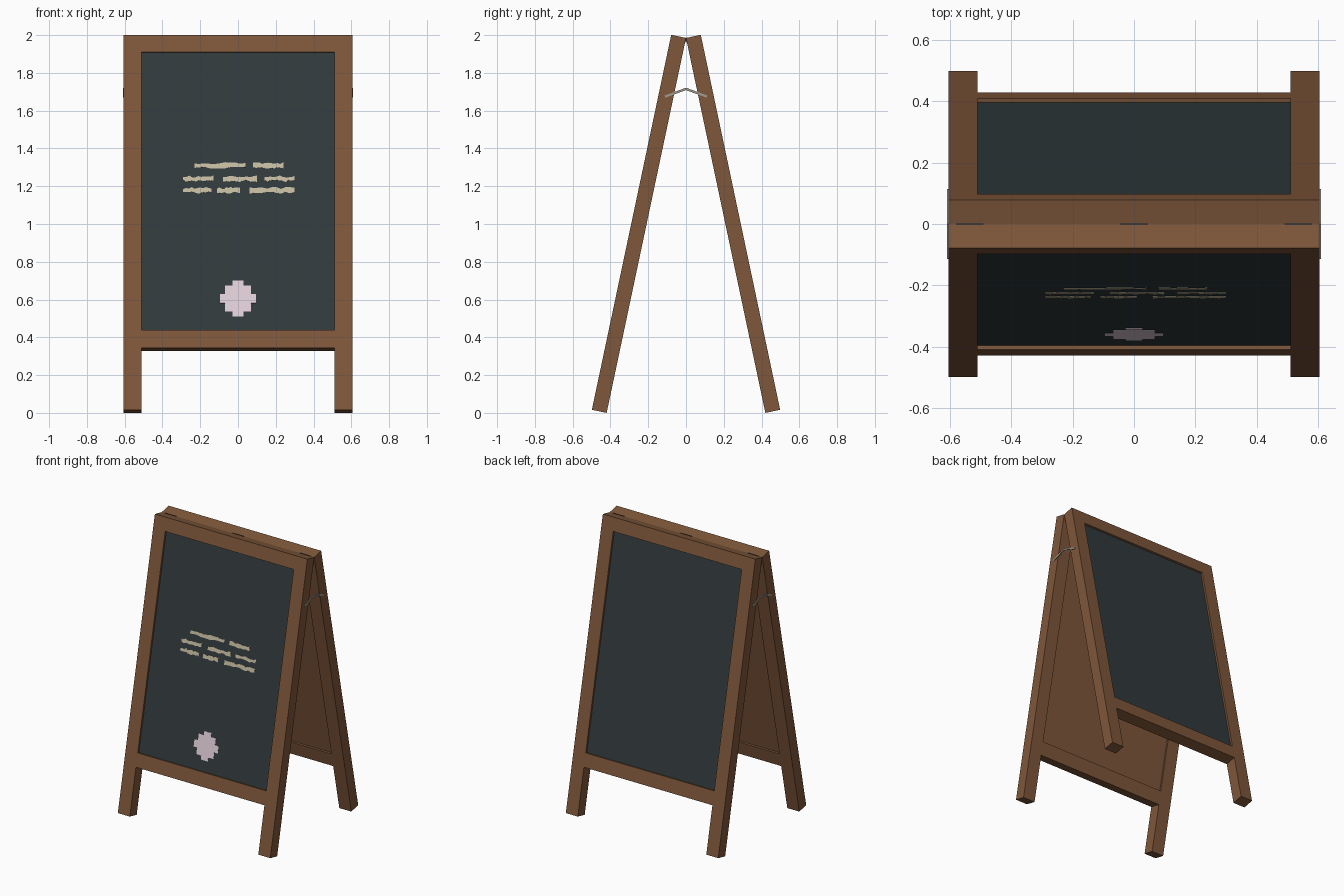
import bpy
import bmesh
import math
import random
from mathutils import Matrix

random.seed(4)
cube = bpy.data.objects.get("Cube")
if cube:
    bpy.data.objects.remove(cube, do_unlink=True)


def material(name, rgb):
    m = bpy.data.materials.new(name)
    m.use_nodes = True
    m.diffuse_color = (*rgb, 1)
    m.node_tree.nodes["Principled BSDF"].inputs["Base Color"].default_value = (*rgb, 1)
    return m


WOOD = material("warm_brown_wood", (0.21, 0.095, 0.042))
SLATE = material("slate_board", (0.031, 0.043, 0.045))
CHALK = material("cream_chalk", (0.56, 0.50, 0.36))
PINK = material("pale_pink_chalk", (0.75, 0.62, 0.69))
STEEL = material("dull_steel", (0.36, 0.33, 0.27))
IRON = material("dark_iron", (0.05, 0.04, 0.035))


def add_object(name, bm, mat, matrix):
    bmesh.ops.recalc_face_normals(bm, faces=bm.faces)
    mesh = bpy.data.meshes.new(name)
    bm.to_mesh(mesh)
    bm.free()
    mesh.materials.append(mat)
    obj = bpy.data.objects.new(name, mesh)
    obj.matrix_world = matrix
    bpy.context.collection.objects.link(obj)
    return obj


def box(name, xs, ys, zs, mat, matrix=Matrix()):
    bm = bmesh.new()
    bmesh.ops.create_cube(bm, size=1)
    for v in bm.verts:
        v.co = [lo + (c + 0.5) * (hi - lo) for c, (lo, hi) in zip(v.co, (xs, ys, zs))]
    return add_object(name, bm, mat, matrix)


def plate(name, outline, mat, matrix):
    """Thin plate on the slate, from an outline in panel x and z."""
    bm = bmesh.new()
    face = bm.faces.new([bm.verts.new((x, FACE - 0.002, z)) for x, z in outline])
    new = bmesh.ops.extrude_face_region(bm, geom=[face])["geom"]
    for v in new:
        if isinstance(v, bmesh.types.BMVert):
            v.co.y = FACE + 0.002
    return add_object(name, bm, mat, matrix)


# Panel dimensions, measured from the hinge line down the slope
HALF, INNER, DEPTH = 0.605, 0.51, 0.08
LENGTH, RAIL_TOP, RAIL_LOW, RAIL_END = -2.029, -0.094, -1.597, -1.694
FACE = -0.066
lean = Matrix.Translation((0, 0, 1.985)) @ Matrix.Rotation(math.radians(-11.95), 4, "X")
panels = {"front": lean, "back": Matrix.Rotation(math.pi, 4, "Z") @ lean}

# Two leaning framed boards
for side, m in panels.items():
    full = (-DEPTH, 0)
    across = (-INNER, INNER)
    box(side + "_stile_a", (-HALF, -INNER), full, (LENGTH, 0), WOOD, m)
    box(side + "_stile_b", (INNER, HALF), full, (LENGTH, 0), WOOD, m)
    box(side + "_top_rail", across, full, (RAIL_TOP, 0), WOOD, m)
    box(side + "_bottom_rail", across, full, (RAIL_END, RAIL_LOW), WOOD, m)
    box(side + "_slate", across, (FACE, -0.04), (RAIL_LOW, RAIL_TOP), SLATE, m)
    box(side + "_backing", across, (-0.04, -0.012), (RAIL_LOW, RAIL_TOP), WOOD, m)

# Rows of ragged chalk smudges on the front slate
rows = {
    -0.704: [(-0.23, 0.04), (0.08, 0.24)],
    -0.776: [(-0.29, -0.13), (-0.08, 0.10), (0.14, 0.30)],
    -0.839: [(-0.29, -0.14), (-0.11, 0.01), (0.06, 0.30)],
}
for z, spans in rows.items():
    for a, b in spans:
        n = 10
        xs = [a + (b - a) * i / n for i in range(n + 1)]
        upper = [(x, z + random.uniform(0.007, 0.018)) for x in xs]
        lower = [(x, z - random.uniform(0.007, 0.018)) for x in reversed(xs)]
        plate("chalk_smudge", upper + lower, CHALK, panels["front"])

# Stepped blossom near the bottom of the front slate
quarter = [(0.096, 0.025), (0.068, 0.025), (0.068, 0.07), (0.028, 0.07), (0.028, 0.097)]
blossom = []
for sx, sz in ((1, 1), (-1, 1), (-1, -1), (1, -1)):
    pts = [(sx * x, -1.425 + sz * z) for x, z in quarter]
    blossom += pts if sx * sz > 0 else pts[::-1]
plate("chalk_blossom", blossom, PINK, panels["front"])

# Folding stay bars on both outer sides
for sx, label in ((1, "left"), (-1, "right")):
    for sy, end in ((-1, "front"), (1, "back")):
        m = Matrix.Translation((sx * 0.607, sy * 0.055, 1.695))
        m = m @ Matrix.Rotation(math.radians(-20 * sy), 4, "X")
        box(f"{label}_{end}_stay", (-0.003, 0.003), (-0.06, 0.06), (-0.006, 0.006), STEEL, m)

# Hinge knuckles along the top valley
for x in (-0.535, 0, 0.535):
    box("hinge", (x - 0.045, x + 0.045), (-0.003, 0.003), (1.96, 1.988), IRON)
